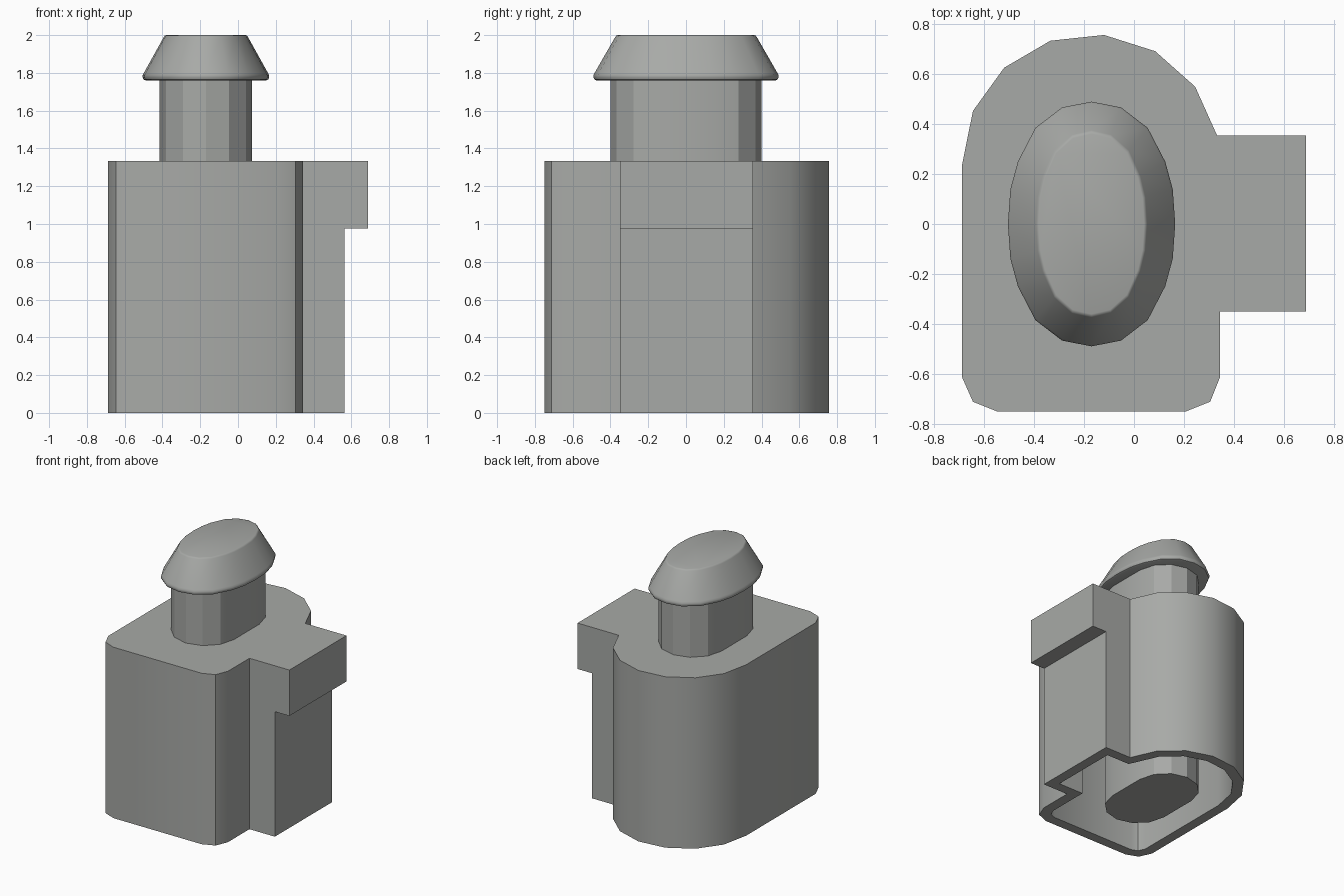
import bpy, bmesh, math
from mathutils import Vector

cube = bpy.data.objects.get("Cube")
if cube:
    bpy.data.objects.remove(cube, do_unlink=True)

COL = (0.39, 0.40, 0.385, 1.0)
grey = bpy.data.materials.new("light grey plastic")
grey.use_nodes = True
grey.diffuse_color = COL
grey.node_tree.nodes["Principled BSDF"].inputs["Base Color"].default_value = COL


def ring(bm, pts, z):
    return [bm.verts.new((x, y, z)) for x, y in pts]


def bridge(bm, a, b):
    n = len(a)
    return [bm.faces.new((a[i], a[(i + 1) % n], b[(i + 1) % n], b[i])) for i in range(n)]


def finish(bm, name, angle):
    bmesh.ops.recalc_face_normals(bm, faces=bm.faces[:])
    me = bpy.data.meshes.new(name)
    bm.to_mesh(me)
    bm.free()
    ob = bpy.data.objects.new(name, me)
    bpy.context.collection.objects.link(ob)
    me.materials.append(grey)
    bpy.ops.object.select_all(action='DESELECT')
    ob.select_set(True)
    bpy.context.view_layer.objects.active = ob
    bpy.ops.object.shade_smooth_by_angle(angle=math.radians(angle))
    return ob


def inset(pts, t):
    """Mitred inward offset of a counter-clockwise outline."""
    out = []
    for i, p in enumerate(pts):
        p = Vector(p)
        d1 = (p - Vector(pts[i - 1])).normalized()
        d2 = (Vector(pts[(i + 1) % len(pts)]) - p).normalized()
        n1, n2 = Vector((-d1.y, d1.x)), Vector((-d2.y, d2.x))
        out.append(p + (n1 + n2) * (t / (1 + n1.dot(n2))))
    return out


# Hollow body: round back, chamfered front corners, side block
TAB_X, TIP_X, TAB_Z, TOP_Z = 0.563, 0.688, 0.975, 1.333
outline = [(TAB_X, -0.35), (TAB_X, 0.354), (0.333, 0.354), (0.245, 0.55), (0.085, 0.692),
           (-0.12, 0.757), (-0.335, 0.734), (-0.52, 0.626), (-0.645, 0.453),
           (-0.688, 0.24), (-0.688, -0.615), (-0.645, -0.712), (-0.55, -0.75),
           (0.21, -0.75), (0.305, -0.712), (0.344, -0.615), (0.344, -0.35)]
bm = bmesh.new()
low, mid, top = [ring(bm, outline, z) for z in (0, TAB_Z, TOP_Z)]
bridge(bm, low, mid)
upper = bridge(bm, mid, top)
bm.faces.new(top)
inner = inset(outline, 0.08)
rim, ceiling = ring(bm, inner, 0), ring(bm, inner, TOP_Z - 0.08)
bridge(bm, low, rim)
bridge(bm, rim, ceiling)
bm.faces.new(ceiling)
# Overhanging tab pulled out of the upper side face
bmesh.ops.recalc_face_normals(bm, faces=bm.faces[:])
ext = bmesh.ops.extrude_face_region(bm, geom=[upper[0]])
bmesh.ops.delete(bm, geom=[upper[0]], context='FACES_ONLY')
moved = [g for g in ext["geom"] if isinstance(g, bmesh.types.BMVert)]
bmesh.ops.translate(bm, verts=moved, vec=(TIP_X - TAB_X, 0, 0))
bmesh.ops.dissolve_limit(bm, angle_limit=math.radians(1), verts=bm.verts[:], edges=bm.edges[:])
finish(bm, "hollow_body", 30)

# Oval stem running from the open underside up to the cap
CX, R, HALF = -0.17, 0.245, 0.155
stem = []
for side in (0, 1):
    for k in range(7):
        a = math.pi * (side + k / 6)
        stem.append((CX + R * math.cos(a), R * math.sin(a) + (HALF if side == 0 else -HALF)))
bm = bmesh.new()
a, b = ring(bm, stem, 0), ring(bm, stem, 1.78)
bridge(bm, a, b)
bm.faces.new(a)
bm.faces.new(b)
finish(bm, "oval_stem", 25)

# Tapered oval cap with a rounded lower lip
quarter = [(0.335, 0), (0.325, 0.14), (0.295, 0.25), (0.225, 0.385), (0.118, 0.467), (0, 0.49)]
half = quarter + [(-x, y) for x, y in quarter[-2::-1]]
oval = half + [(x, -y) for x, y in half[-2:0:-1]]
levels = [(1.76, 0.95, 0.966), (1.765, 0.985, 0.99), (1.776, 1, 1), (1.788, 1, 1),
          (1.80, 0.98, 0.987), (1.99, 0.665, 0.765), (1.997, 0.65, 0.753), (2.0, 0.628, 0.736)]
bm = bmesh.new()
rings = [ring(bm, [(CX + x * sx, y * sy) for x, y in oval], z) for z, sx, sy in levels]
for a, b in zip(rings, rings[1:]):
    bridge(bm, a, b)
bm.faces.new(rings[0])
bm.faces.new(rings[-1])
finish(bm, "tapered_cap", 40)
